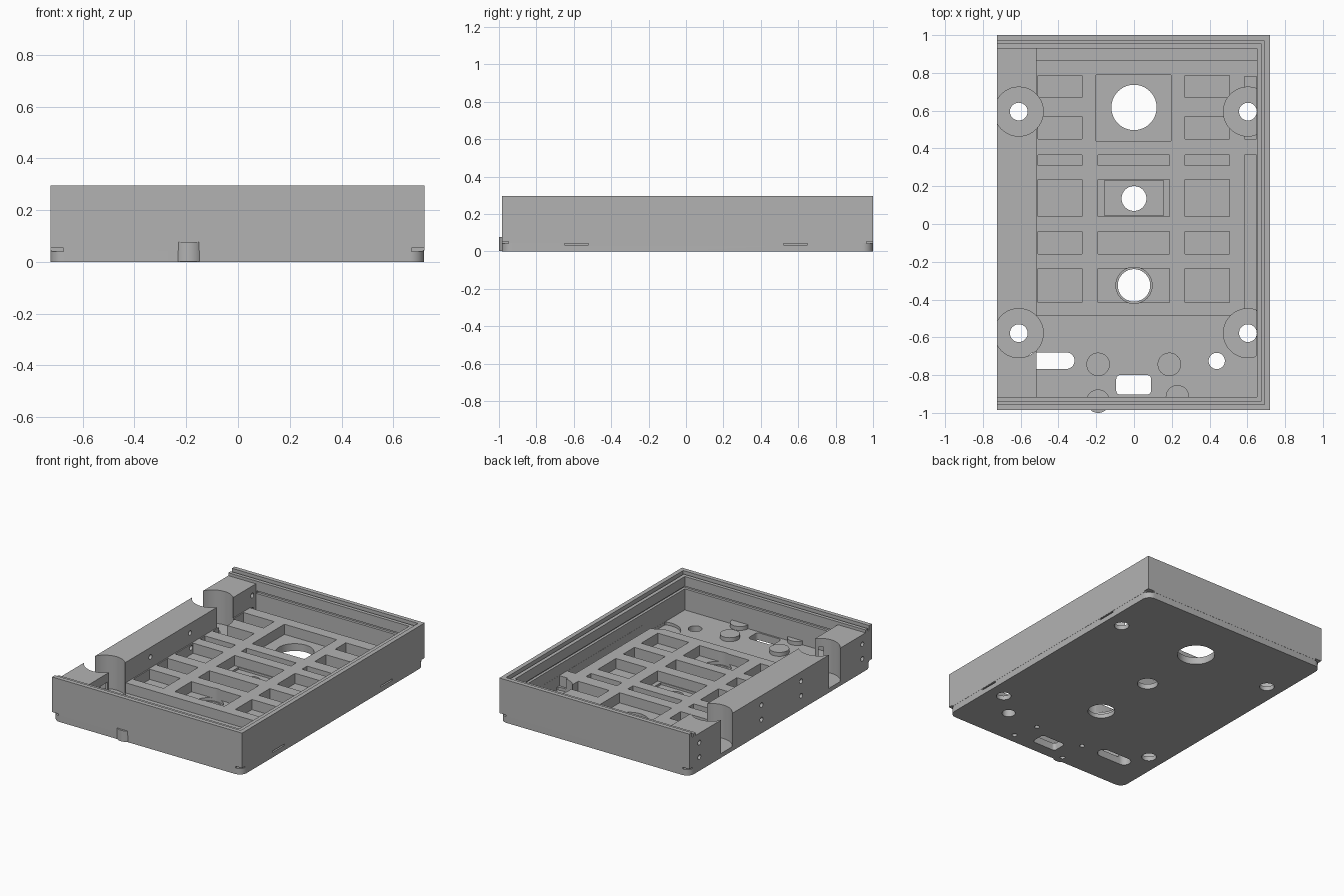
import bpy, bmesh, math
from mathutils import Matrix

old = bpy.data.objects.get("Cube")
if old:
    bpy.data.objects.remove(old)

gray = bpy.data.materials.new("plain_gray")
gray.use_nodes = True
gray.diffuse_color = (0.45, 0.45, 0.45, 1)
gray.node_tree.nodes["Principled BSDF"].inputs["Base Color"].default_value = (0.45, 0.45, 0.45, 1)


def prism(name, x0, x1, y0, y1, z0, z1, r=0, steps=10):
    """Vertical prism with optional rounded corners."""
    pts = []
    corners = [(x1 - r, y1 - r), (x0 + r, y1 - r), (x0 + r, y0 + r), (x1 - r, y0 + r)]
    for q, (cx, cy) in enumerate(corners):
        for i in range(steps + 1 if r else 1):
            a = math.pi / 2 * (q + i / steps)
            pts.append((cx + r * math.cos(a), cy + r * math.sin(a), z0))
    bm = bmesh.new()
    bm.faces.new([bm.verts.new(p) for p in pts])
    bmesh.ops.remove_doubles(bm, verts=bm.verts, dist=1e-5)
    out = bmesh.ops.extrude_face_region(bm, geom=bm.faces[:])
    top = [g for g in out["geom"] if isinstance(g, bmesh.types.BMVert)]
    bmesh.ops.translate(bm, verts=top, vec=(0, 0, z1 - z0))
    bmesh.ops.recalc_face_normals(bm, faces=bm.faces[:])
    me = bpy.data.meshes.new(name)
    bm.to_mesh(me)
    bm.free()
    ob = bpy.data.objects.new(name, me)
    bpy.context.scene.collection.objects.link(ob)
    me.materials.append(gray)
    return ob


def disc(name, x, y, r, z0, z1):
    return prism(name, x - r, x + r, y - r, y + r, z0, z1, r)


def combine(tool, operation="DIFFERENCE"):
    mod = case.modifiers.new("join", "BOOLEAN")
    mod.object, mod.operation, mod.solver = tool, operation, "EXACT"
    bpy.context.view_layer.objects.active = case
    bpy.ops.object.modifier_apply(modifier=mod.name)
    bpy.data.objects.remove(tool)


def cut(*a, **k):
    combine(prism("cutter", *a, **k))


def bore(*a):
    combine(disc("cutter", *a))


L, R, F, B = -0.725, 0.72, -0.985, 1.0          # outer walls
IL, IR, IF, IB = -0.515, 0.65, -0.915, 0.93     # inner cavity
TOP, GRID, FLOOR = 0.295, 0.12, 0.05

# Sharp-cornered case on a round-cornered bottom plate
case = prism("case", L, R, F, B, 0.045, TOP)
e = 0.001
combine(prism("plate", L + e, R - e, F + e, B - e, 0, 0.08, 0.055), "UNION")

# Cavity, raised grid platform and lower floors at both ends
cut(IL, IR, IF, IB, GRID, 0.5)
cut(IL, IR, IF, -0.485, FLOOR, 0.4)
cut(IL, IR, 0.865, IB, FLOOR, 0.4)

# Lower top of the left rail, stepped rim and rim groove
cut(-0.9, IL + 0.01, IF, IB, 0.26, 0.45)
cut(-0.91, 0.675, -0.94, 0.955, 0.28, 0.46)
cut(0.675, 0.69, -0.955, 0.97, 0.262, 0.47)
for y in (-0.955, 0.955):
    cut(-0.92, 0.68, y, y + 0.015, 0.262, 0.48)

# Snap groove around the inner walls
cut(IL + 0.005, 0.668, -0.933, 0.948, 0.195, 0.213)

# Grid pockets
rows = [(0.67, 0.785), (0.45, 0.57), (0.31, 0.365), (0.04, 0.235), (-0.16, -0.04), (-0.415, -0.235)]
for i, (y0, y1) in enumerate(rows):
    cut(-0.507, -0.275, y0, y1, FLOOR, 0.3)
    cut(0.27, 0.505, y0, y1, FLOOR, 0.3)
    if i > 1:
        cut(-0.19, 0.187, y0, y1, FLOOR, 0.3)
cut(-0.2, 0.197, 0.44, 0.79, FLOOR, 0.31)
cut(-0.157, 0.157, 0.045, 0.23, 0.035, 0.1)
for y0, y1 in ((0.45, 0.78), (-0.478, 0.365)):
    cut(0.585, IR - 0.001, y0, y1, FLOOR, 0.18)

# Mounting wells with screw holes; right wells stop at the wall
for y in (0.595, -0.578):
    bore(-0.61, y, 0.13, 0.03, 0.5)
    well = disc("cutter", 0.603, y, 0.13, 0.03, 0.18)
    for v in well.data.vertices:
        v.co.x = min(v.co.x, IR - 0.0005)
    bm = bmesh.new()
    bm.from_mesh(well.data)
    bmesh.ops.dissolve_limit(bm, angle_limit=0.001, verts=bm.verts[:], edges=bm.edges[:])
    bm.to_mesh(well.data)
    bm.free()
    combine(well)
    for x in (-0.61, 0.603):
        bore(x, y, 0.047, -0.1, 0.2)

# Large openings in the floor
bore(0, 0.617, 0.12, -0.1, 0.2)
bore(0, 0.135, 0.066, -0.1, 0.2)
bore(0, -0.325, 0.096, 0.03, 0.2)
bore(0, -0.325, 0.086, -0.1, 0.2)
bore(0.438, -0.725, 0.043, -0.1, 0.2)
cut(-0.567, -0.315, -0.767, -0.68, -0.1, 0.2, r=0.043)
cut(-0.094, 0.09, -0.903, -0.8, -0.1, 0.2, r=0.02)

# Round bosses with blind holes underneath
for x, y in ((-0.19, -0.743), (0.187, -0.743), (-0.19, -0.938), (0.23, -0.915)):
    combine(disc("boss", x, y, 0.062, 0.002, 0.077), "UNION")
    bore(x, y, 0.016, -0.1, 0.05)

# Slots at the corners and thin slits in the right wall
for x in (L, R):
    for y in (F, B):
        cut(x - 0.05, x + 0.05, y - 0.035, y + 0.035, 0.041, 0.054)
for y in (-0.585, 0.585):
    cut(R - 0.03, R + 0.1, y - 0.065, y + 0.065, 0.034, 0.0435)

# Paired cross holes through the left rail
for y in (0.89, 0.215, -0.215, -0.88):
    for z in (0.095, 0.195):
        pin = disc("cutter", 0, 0, 0.016, 0, 0.3)
        pin.data.transform(Matrix.Translation((-0.8, y, z)) @ Matrix.Rotation(math.pi / 2, 4, "Y"))
        combine(pin)

# Smooth the round walls, keep edges sharp
bpy.ops.object.select_all(action="DESELECT")
case.select_set(True)
bpy.context.view_layer.objects.active = case
bpy.ops.object.shade_smooth_by_angle(angle=math.radians(25))
